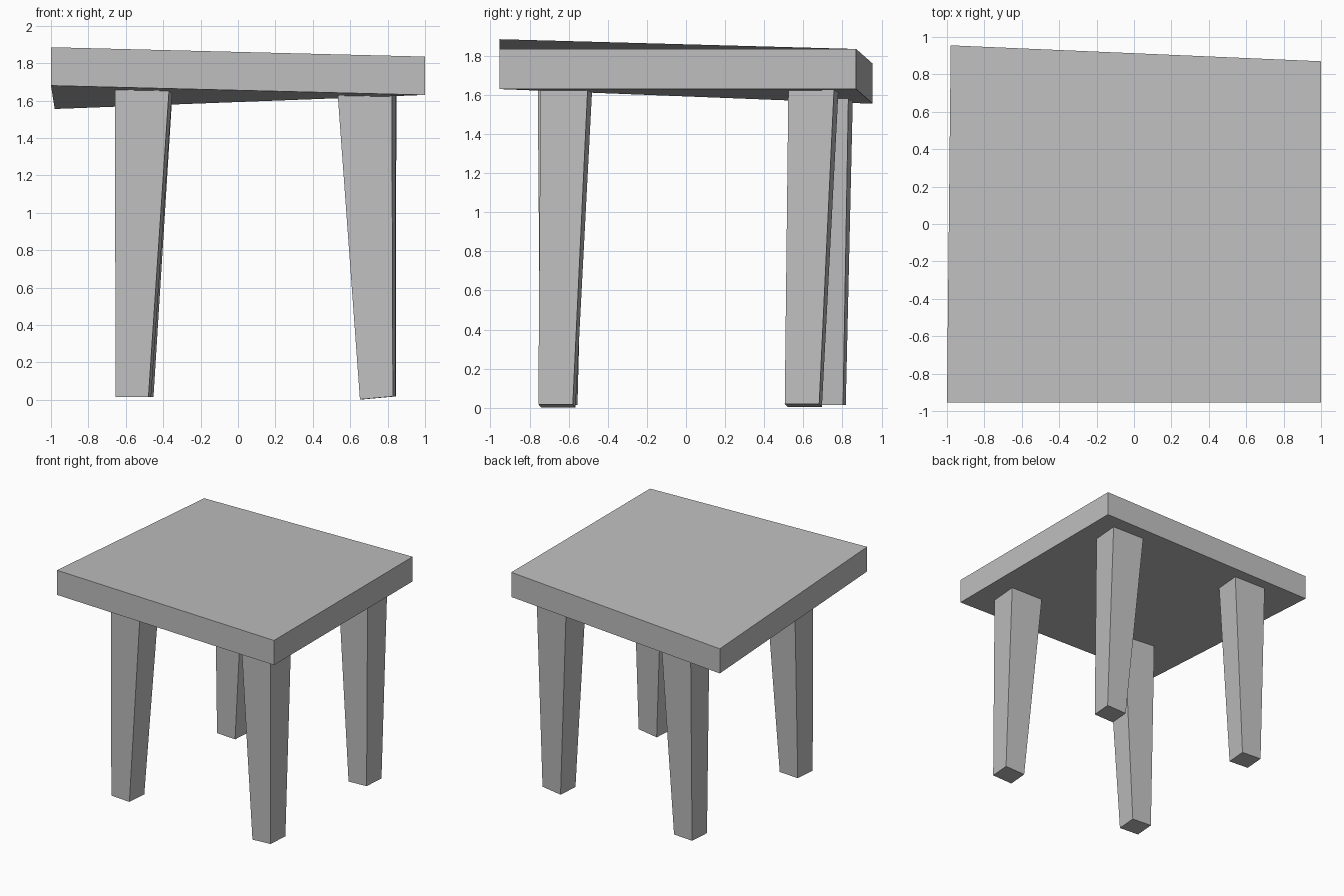
import bpy

cube = bpy.data.objects.get("Cube")
if cube:
    bpy.data.objects.remove(cube, do_unlink=True)

grey = bpy.data.materials.new("plain_grey")
grey.use_nodes = True
colour = (0.52, 0.52, 0.52, 1)
grey.diffuse_color = colour
grey.node_tree.nodes["Principled BSDF"].inputs["Base Color"].default_value = colour

# Corner signs in counter-clockwise order seen from above
CORNERS = ((-1, -1), (1, -1), (1, 1), (-1, 1))
TWIST = 0.08
LEG_TOP = 1.7
SEAT_THICKNESS = 0.205


def make_block(name, lower, upper):
    """Six-sided block between two four-cornered rings."""
    sides = [(i, (i + 1) % 4, (i + 1) % 4 + 4, i + 4) for i in range(4)]
    faces = [(3, 2, 1, 0), (4, 5, 6, 7)] + sides
    mesh = bpy.data.meshes.new(name)
    mesh.from_pydata(lower + upper, [], faces)
    mesh.materials.append(grey)
    block = bpy.data.objects.new(name, mesh)
    bpy.context.collection.objects.link(block)
    return block


def make_ring(centre, half, height, tilt=0):
    """Slightly turned rectangle, optionally sloping along x."""
    ring = []
    for sign_x, sign_y in CORNERS:
        dx, dy = sign_x * half[0], sign_y * half[1]
        ring.append((centre[0] + dx + TWIST * dy,
                     centre[1] + dy - TWIST * dx,
                     height + tilt * dx))
    return ring


def make_leg(name, foot, top, top_half, foot_height, tilt):
    """Tapered leg, sunk a little into the seat."""
    lower = make_ring(foot, (0.088, 0.088), foot_height, tilt)
    upper = make_ring(top, top_half, LEG_TOP)
    return make_block(name, lower, upper)


# Uneven, slightly warped seat slab
seat_under = [(-1, -0.955, 1.68), (1, -0.955, 1.63),
              (1, 0.87, 1.63), (-0.98, 0.955, 1.555)]
seat_over = [(x, y, z + SEAT_THICKNESS) for x, y, z in seat_under]
make_block("seat", seat_under, seat_over)

# Four splayed, tapered legs
make_leg("front_right_leg", (-0.56, -0.65), (-0.503, -0.635), (0.146, 0.112), 0.015, 0)
make_leg("front_left_leg", (0.747, -0.66), (0.685, -0.61), (0.147, 0.122), 0.01, 0.09)
make_leg("back_left_leg", (0.75, 0.60), (0.69, 0.654), (0.147, 0.118), 0.012, 0.08)
make_leg("back_right_leg", (-0.547, 0.722), (-0.503, 0.732), (0.147, 0.112), 0.015, 0)
